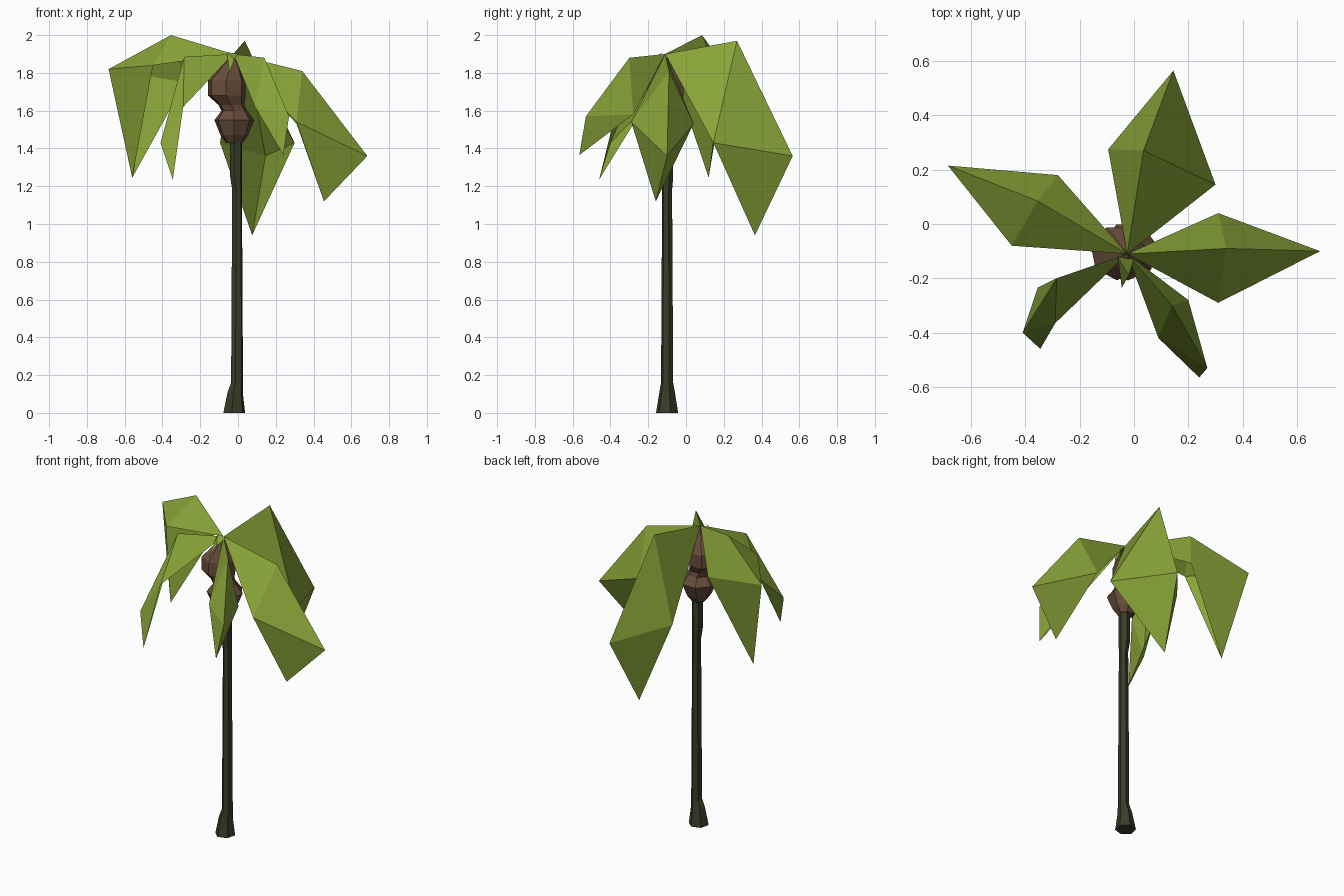
import bpy, math


def material(name, rgb):
    m = bpy.data.materials.new(name)
    m.diffuse_color = (*rgb, 1)
    return m


GREEN = material("leaf_green", (0.25, 0.37, 0.04))
BARK = material("bark", (0.04, 0.045, 0.02))
BROWN = material("husk_brown", (0.14, 0.075, 0.045))


def make(name, verts, faces, mat):
    me = bpy.data.meshes.new(name)
    me.from_pydata(verts, [], faces)
    me.materials.append(mat)
    ob = bpy.data.objects.new(name, me)
    bpy.context.collection.objects.link(ob)
    return ob


def stacked(name, rings, sides, mat, turn=0.0):
    """Closed tube through rings given as (x, y, z, radius)."""
    verts = []
    for x, y, z, r in rings:
        for i in range(sides):
            a = turn + math.tau * i / sides
            verts.append((x + r * math.cos(a), y + r * math.sin(a), z))
    faces = [tuple(reversed(range(sides)))]
    for k in range(len(rings) - 1):
        for i in range(sides):
            j = (i + 1) % sides
            faces.append((k * sides + i, k * sides + j,
                          (k + 1) * sides + j, (k + 1) * sides + i))
    top = (len(rings) - 1) * sides
    faces.append(tuple(range(top, top + sides)))
    return make(name, verts, faces, mat)


def frond(name, base, ridge, end, tip, side_a, side_b):
    """Drooping folded leaf: a central ridge with three facets on each side."""
    faces = []
    for s, flip in ((4, False), (5, True)):
        for a, b in ((0, 1), (1, 2), (2, 3)):
            faces.append((b, a, s) if flip else (a, b, s))
    make(name, [base, ridge, end, tip, side_a, side_b], faces, GREEN)


# Trunk with flared foot and slightly thicker neck
stacked("trunk", [(-0.02, -0.10, 0.0, 0.060), (-0.015, -0.10, 0.11, 0.042),
                  (-0.005, -0.10, 0.16, 0.033), (-0.005, -0.10, 1.18, 0.027),
                  (-0.01, -0.10, 1.25, 0.033), (-0.01, -0.10, 1.46, 0.034)],
        6, BARK, 0.3)

# Husk: two bulges under the crown
stacked("husk", [(-0.02, -0.10, 1.43, 0.045), (-0.02, -0.10, 1.47, 0.075),
                 (-0.02, -0.10, 1.55, 0.108), (-0.02, -0.10, 1.60, 0.070),
                 (-0.035, -0.105, 1.63, 0.070), (-0.06, -0.105, 1.68, 0.102),
                 (-0.06, -0.105, 1.76, 0.102), (-0.04, -0.11, 1.83, 0.055),
                 (-0.03, -0.11, 1.88, 0.015)], 7, BROWN, 0.2)

# Large fronds: base, ridge, end, tip, two sides
C = (-0.025, -0.11, 1.90)
frond("frond_right", C, (0.34, -0.09, 1.81), (0.685, -0.10, 1.36),
      (0.455, -0.16, 1.12), (0.31, -0.29, 1.54), (0.31, 0.04, 1.53))
frond("frond_front_right", C, (0.14, -0.30, 1.88), (0.27, -0.53, 1.57),
      (0.24, -0.565, 1.365), (0.09, -0.42, 1.62), (0.20, -0.28, 1.58))
frond("frond_back", C, (0.035, 0.27, 1.97), (0.145, 0.565, 1.36),
      (0.075, 0.365, 0.94), (0.30, 0.145, 1.43), (-0.095, 0.275, 1.43))
frond("frond_left", C, (-0.355, 0.085, 2.0), (-0.685, 0.215, 1.82),
      (-0.56, 0.12, 1.245), (-0.28, 0.18, 1.75), (-0.45, -0.08, 1.84))
frond("frond_front_left", C, (-0.285, -0.20, 1.885), (-0.41, -0.40, 1.43),
      (-0.345, -0.46, 1.235), (-0.29, -0.365, 1.62), (-0.355, -0.235, 1.60))

# Small young shoot in the crown
make("young_shoot", [(-0.06, -0.12, 1.91), (0.0, -0.13, 1.90),
                     (-0.02, -0.19, 1.87), (-0.045, -0.235, 1.80)],
     [(0, 2, 1), (0, 3, 2)], GREEN)
